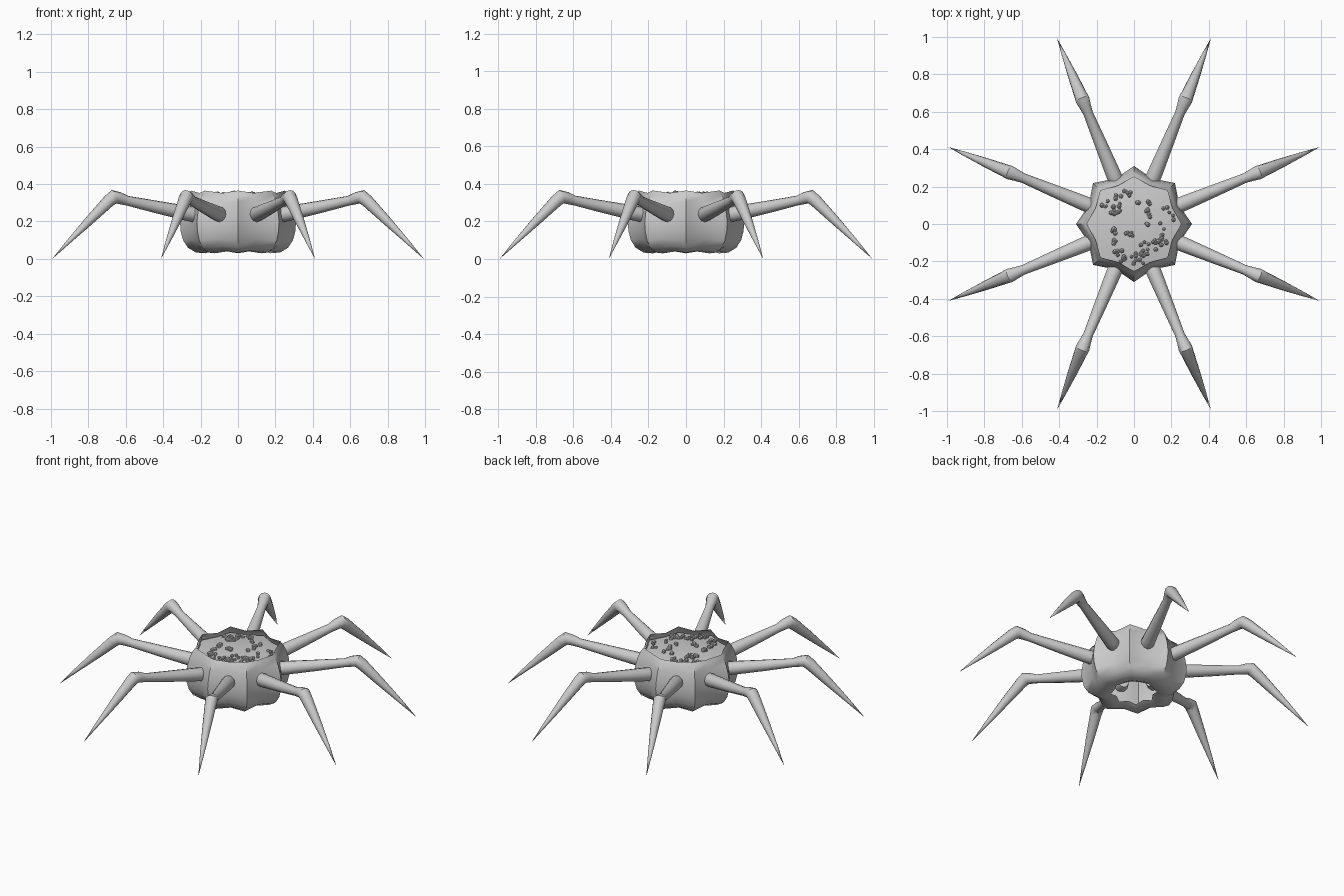
import bpy, bmesh, math, random
from mathutils import Vector

if "Cube" in bpy.data.objects:
    bpy.data.objects.remove(bpy.data.objects["Cube"])

random.seed(4)


def make_object(name, bm, angle=40):
    bmesh.ops.recalc_face_normals(bm, faces=bm.faces)
    mesh = bpy.data.meshes.new(name)
    bm.to_mesh(mesh)
    bm.free()
    ob = bpy.data.objects.new(name, mesh)
    bpy.context.collection.objects.link(ob)
    bpy.ops.object.select_all(action='DESELECT')
    ob.select_set(True)
    bpy.context.view_layer.objects.active = ob
    bpy.ops.object.shade_smooth_by_angle(angle=math.radians(angle))
    return ob


def bridge(bm, rings):
    for a, b in zip(rings, rings[1:]):
        n = len(a)
        for i in range(n):
            j = (i + 1) % n
            bm.faces.new((a[i], a[j], b[j], b[i]))


def lobed_ring(bm, peak, valley, z_peak, z_valley, n=16):
    ring = []
    for i in range(n):
        a = 2 * math.pi * i / n
        r, z = ((valley, z_valley) if i % 2 else (peak, z_peak))
        ring.append(bm.verts.new((r * math.cos(a), r * math.sin(a), z)))
    return ring


# Eight-lobed bowl, open at the bottom and top
profile = [
    (0.135, 0.115, 0.045, 0.055), (0.175, 0.150, 0.030, 0.040),
    (0.225, 0.195, 0.034, 0.045), (0.268, 0.230, 0.060, 0.068),
    (0.294, 0.250, 0.100, 0.105), (0.307, 0.260, 0.150, 0.150),
    (0.310, 0.262, 0.200, 0.200), (0.302, 0.257, 0.255, 0.252),
    (0.288, 0.246, 0.305, 0.298), (0.270, 0.234, 0.342, 0.332),
    (0.252, 0.222, 0.365, 0.352),
]
bm = bmesh.new()
bridge(bm, [lobed_ring(bm, *p) for p in profile])
make_object("lobed_bowl", bm, 60)

# Gently domed filling
bm = bmesh.new()
rings = [lobed_ring(bm, 0.262 * s, 0.232 * s, z, z)
         for s, z in ((1, 0.322), (0.7, 0.334), (0.35, 0.342))]
bridge(bm, rings)
bm.faces.new(rings[-1])
make_object("filling", bm)


# Crumb clusters scattered over the filling
bm = bmesh.new()
for k in range(48):
    r, a = 0.21 * math.sqrt(random.random()), random.uniform(0, 2 * math.pi)
    c = Vector((r * math.cos(a), r * math.sin(a), 0.35 - 0.42 * r * r))
    for _ in range(random.choice((1, 2, 2, 3))):
        d = Vector((random.uniform(-.017, .017), random.uniform(-.017, .017),
                    random.uniform(-.003, .006)))
        new = bmesh.ops.create_icosphere(bm, subdivisions=1,
                                         radius=random.uniform(.010, .014))
        bmesh.ops.translate(bm, verts=new["verts"], vec=c + d)
make_object("crumbs", bm)


# Jointed leg swept along a bent path in a vertical radial plane
def leg(name, angle):
    # radial distance, height, section radius, tilt of the section plane
    path = [(0.20, 0.228, 0.030, 12), (0.24, 0.235, 0.041, 12),
            (0.30, 0.245, 0.040, 12), (0.48, 0.279, 0.033, 11),
            (0.64, 0.311, 0.026, 11), (0.685, 0.325, 0.032, 10),
            (0.718, 0.332, 0.038, -20), (0.745, 0.312, 0.035, -42),
            (0.86, 0.205, 0.025, -43), (0.98, 0.092, 0.012, -43)]
    out = Vector((math.cos(angle), math.sin(angle), 0))
    side = Vector((-out.y, out.x, 0))
    up = Vector((0, 0, 1))
    bm = bmesh.new()
    rings = []
    for r, z, w, tilt in path:
        t = math.radians(tilt)
        nrm = up * math.cos(t) - out * math.sin(t)
        rings.append([bm.verts.new(out * r + up * z
                                   + side * w * math.cos(b) + nrm * w * math.sin(b))
                      for b in (2 * math.pi * i / 12 for i in range(12))])
    bridge(bm, rings)
    bm.faces.new(rings[0])
    tip = bm.verts.new(out * 1.075)
    for i in range(12):
        bm.faces.new((rings[-1][i], rings[-1][(i + 1) % 12], tip))
    make_object(name, bm)


for k in range(8):
    leg(f"leg_{k + 1}", math.radians(22.5 + 45 * k))
